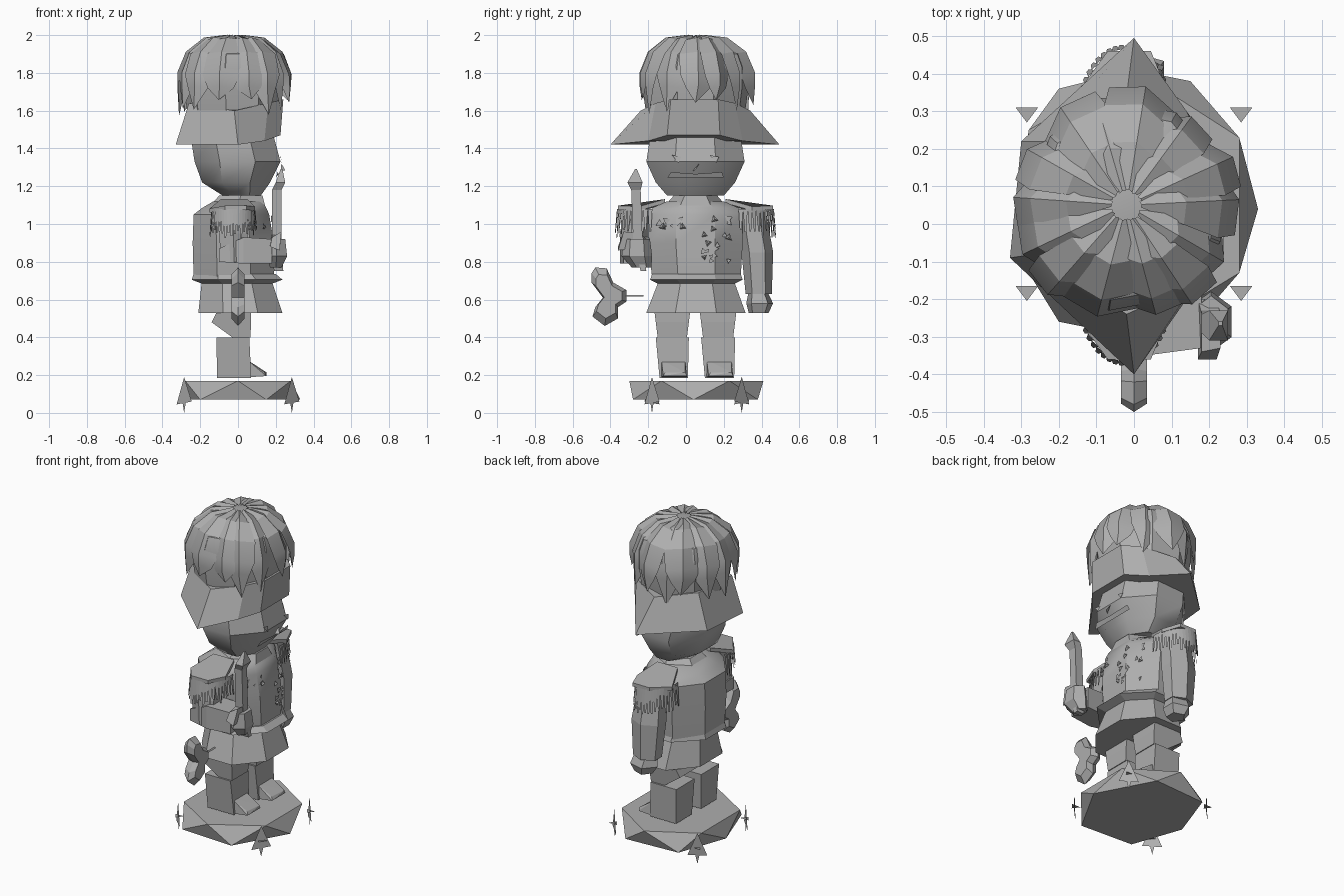
import bpy, bmesh, math, random
from mathutils import Vector

if "Cube" in bpy.data.objects:
    bpy.data.objects.remove(bpy.data.objects["Cube"])

random.seed(4)
CY = 0.05  # figure axis; the figure looks along +x
grey = bpy.data.materials.new("stone grey")
grey.diffuse_color = (0.42, 0.42, 0.42, 1)
grey.use_nodes = True
grey.node_tree.nodes["Principled BSDF"].inputs["Base Color"].default_value = grey.diffuse_color


def finish(name, bm, smooth=0, solid=True):
    if solid:
        bmesh.ops.recalc_face_normals(bm, faces=bm.faces)
    me = bpy.data.meshes.new(name)
    bm.to_mesh(me)
    bm.free()
    me.materials.append(grey)
    ob = bpy.data.objects.new(name, me)
    bpy.context.collection.objects.link(ob)
    if smooth:
        bpy.context.view_layer.objects.active = ob
        ob.select_set(True)
        bpy.ops.object.shade_smooth_by_angle(angle=math.radians(smooth))
        ob.select_set(False)
    return ob


def skin(name, rings, smooth=0):
    """Bridge equal-length point rings into a closed shell."""
    bm = bmesh.new()
    vs = [[bm.verts.new(p) for p in r] for r in rings]
    n = len(vs[0])
    for a, b in zip(vs, vs[1:]):
        for i in range(n):
            bm.faces.new((a[i], a[(i + 1) % n], b[(i + 1) % n], b[i]))
    bm.faces.new(vs[0][::-1])
    bm.faces.new(vs[-1])
    return finish(name, bm, smooth)


def loft(name, spans, n=8, smooth=0):
    """Spans are (z, x0, x1, y0, y1); flat sides face the axes."""
    rings = []
    k = 1 / math.cos(math.pi / n)
    for z, x0, x1, y0, y1 in spans:
        ring = []
        for i in range(n):
            a = 2 * math.pi * (i + 0.5) / n
            ring.append(((x0 + x1) / 2 + (x1 - x0) / 2 * k * math.cos(a),
                         (y0 + y1) / 2 + (y1 - y0) / 2 * k * math.sin(a), z))
        rings.append(ring)
    return skin(name, rings, smooth)


def hull(name, pts):
    bm = bmesh.new()
    for p in pts:
        bm.verts.new(p)
    bmesh.ops.convex_hull(bm, input=bm.verts)
    return finish(name, bm)


def sheet(bm, *pts):
    return bm.faces.new([bm.verts.new(p) for p in pts])


# pedestal: hexagon top over a turned hexagon bottom
low = [(.33, .04), (.15, .38), (-.2, .36), (-.31, .05), (-.2, -.26), (.15, -.28)]
high = [(.28, .23), (0, .41), (-.28, .25), (-.28, -.13), (0, -.3), (.28, -.13)]
hull("pedestal", [(x, y, .07) for x, y in low] + [(x, y, .17) for x, y in high])

# leaf ornaments around the pedestal
bm = bmesh.new()
for sx in (-1, 1):
    for y in (-.18, .295):
        c = Vector((sx * .285, y, 0))
        t = Vector((.04, -.04 * sx * (1 if y > CY else -1), 0))
        sheet(bm, c + t + Vector((0, 0, .06)), c - t + Vector((0, 0, .045)), c + Vector((0, 0, .19)))
        sheet(bm, c + t * .4 + Vector((0, 0, .1)), c - t * .4 + Vector((0, 0, .1)), c)
        sheet(bm, c + Vector((-.03, .015, .1)), c + Vector((.03, .015, .1)), c + Vector((0, -.025, .1)))
finish("leaf_ornaments", bm, solid=False)

# boots, toes, thighs
for side, y0, y1 in (("right", -.16, .015), ("left", .08, .26)):
    loft(side + "_boot", [(.185, -.11, .07, y0 + .02, y1 - .005), (.4, -.115, .06, y0, y1)], 4)
    hull(side + "_toe", [(.0, y0 + .02, .185), (.0, y1 - .01, .185), (.05, y1 - .02, .28), (.05, y0 + .03, .28),
                         (.15, y0 + .04, .195), (.15, y1 - .01, .195), (.15, y1 - .02, .215), (.14, y0 + .05, .215)])
    loft(side + "_thigh", [(.4, -.03, .065, y0 + .01, y1 - .01), (.48, -.14, .07, y0, y1),
                           (.56, -.1, .07, y0 - .01, y1 + .01)], 4)

# coat
loft("coat_skirt", [(.53, -.21, .235, -.21, .315), (.71, -.19, .175, -.14, .25)], 8)
loft("belt", [(.68, -.18, .17, -.14, .25), (.705, -.245, .235, -.19, .3),
              (.735, -.235, .2, -.18, .29)], 8)
loft("torso", [(.72, -.235, .19, -.18, .29), (.9, -.24, .19, -.2, .3),
               (1.05, -.235, .165, -.2, .3), (1.085, -.19, .15, -.18, .28), (1.12, -.13, .13, -.1, .2)], 8, 35)
loft("collar", [(1.07, -.17, .15, -.11, .21), (1.15, -.1, .13, -.05, .15)], 6)

# small badges and studs on the chest
bm = bmesh.new()
for i in range(26):
    right_half = i < 8
    y = random.uniform(-.15, 0) if right_half else random.uniform(.09, .24)
    z = random.uniform(.98, 1.04) if right_half else random.uniform(.78, 1.04)
    x = .19 - max(0, z - .9) * .17 - max(0, abs(y - CY) - .1) * .7
    a, r = random.uniform(0, 6.28), random.uniform(.012, .024)
    ps = [(x + .008, y + r * math.cos(a + j * 2.09), z + r * math.sin(a + j * 2.09)) for j in range(3)]
    if i % 3:
        sheet(bm, *ps)
    else:
        for j in range(3):
            sheet(bm, ps[j], ps[(j + 1) % 3], (x + .02, y, z))
finish("chest_badges", bm, solid=False)

# left arm hanging, with hand
loft("left_arm", [(.63, -.08, .07, .325, .445), (.85, -.1, .08, .305, .45),
                  (1.08, -.09, .06, .27, .41)], 6)
loft("left_hand", [(.53, -.03, .06, .34, .43), (.58, -.06, .08, .33, .45), (.65, -.06, .06, .34, .42)], 5)

# right arm bent forward, with fist
loft("right_upper_arm", [(.8, -.09, .05, -.34, -.21), (.95, -.1, .05, -.34, -.2),
                         (1.08, -.09, .05, -.31, -.17)], 6)
skin("right_forearm", [[(x, y0, z0), (x, y1, z0), (x, y1, z1), (x, y0, z1)]
                       for x, y0, y1, z0, z1 in ((-.1, -.33, -.2, .8, .87), (.03, -.35, -.2, .79, .93),
                                                 (.18, -.33, -.19, .79, .92))])
loft("right_fist", [(.77, .17, .23, -.28, -.19), (.83, .15, .26, -.33, -.19), (.92, .16, .25, -.32, -.2)], 6)

# upright sword: blade and guard
loft("sword_blade", [(.75, .19, .24, -.24, -.21), (.92, .18, .23, -.28, -.23), (1.18, .18, .23, -.29, -.24),
                     (1.22, .2, .25, -.31, -.23), (1.29, .225, .235, -.27, -.26)], 4)
skin("sword_guard", [[(.17, -.36, .88), (.22, -.36, .86), (.22, -.2, .88), (.17, -.2, .91)],
                     [(.18, -.34, .93), (.23, -.33, .96), (.23, -.24, .95), (.18, -.24, .95)]])

# epaulettes with hanging fringe
for side, s in (("right", -1), ("left", 1)):
    def Y(d):
        return CY + s * d
    skin(side + "_epaulette",
         [[(-.09, Y(.16), 1.11 + h), (.05, Y(.16), 1.11 + h), (.09, Y(.3), 1.07 + h), (.045, Y(.41), 1.075 + h),
           (-.07, Y(.41), 1.075 + h), (-.15, Y(.3), 1.06 + h)] for h in (0, .022)])
    bm = bmesh.new()
    for i in range(24):
        a = math.pi * i / 23
        p = Vector((-.025 + .115 * math.cos(a), Y(.24 + .175 * math.sin(a)), 1.08))
        w = Vector((-math.sin(a) * .012, s * math.cos(a) * .012, 0))
        out = Vector((math.cos(a) * .012, s * math.sin(a) * .012, -random.uniform(.11, .155)))
        sheet(bm, p - w, p + w, p + out + w * .4, p + out - w * .4)
    finish(side + "_fringe", bm, solid=False)

# curled horn hanging beside the figure
horn = [(-.5, .74), (-.48, .77), (-.42, .765), (-.385, .69), (-.315, .65), (-.315, .59), (-.36, .56),
        (-.36, .5), (-.43, .46), (-.495, .51), (-.48, .56), (-.44, .61), (-.5, .69)]
skin("horn", [[(x, -.41 + (y + .41) * k, .62 + (z - .62) * k) for y, z in horn]
              for x, k in ((-.035, .75), (0, 1), (.035, .75))])
skin("horn_strap", [[(-.005, y, .615), (.005, y, .615), (0, y, .625)] for y in (-.34, -.225)])

# head
loft("head", [(1.15, -.08, .12, -.1, .2), (1.22, -.19, .17, -.16, .26), (1.33, -.23, .225, -.21, .31),
              (1.46, -.25, .19, -.19, .29)], 8, 40)

# face plates: eyes, nose, moustache
bm = bmesh.new()
for y in (-.05, .15):
    sheet(bm, (.225, y - .025, 1.365), (.232, y + .01, 1.325), (.225, y + .025, 1.355))
sheet(bm, (.225, .035, 1.28), (.25, .05, 1.285), (.23, .07, 1.32))
sheet(bm, (.2, -.1, 1.245), (.2, .2, 1.245), (.21, .19, 1.275), (.215, .05, 1.265), (.21, -.08, 1.275))
finish("face_details", bm, solid=False)

# two-cornered brim, higher over the face
corners = [(0, .495, 1.42), (-.3, .22, 1.42), (-.33, -.09, 1.42), (0, -.4, 1.42),
           (.14, -.2, 1.44), (.225, -.1, 1.47), (.225, .18, 1.47), (.14, .3, 1.44)]
top = [(-.02, .34, 1.6), (-.24, .22, 1.64), (-.26, -.08, 1.64), (-.02, -.24, 1.6),
       (.16, -.16, 1.64), (.24, -.08, 1.66), (.24, .17, 1.66), (.16, .26, 1.64)]
skin("hat_brim", [corners, top])

# domed crown
dome = [(1.6, .235), (1.72, .25), (1.83, .25), (1.9, .225), (1.95, .15), (1.97, .06)]
loft("hat_crown", [(z, -.02 - r, -.02 + r, CY - r * 1.07, CY + r * 1.07) for z, r in dome], 9, 30)

# pointed plume tufts draped over the crown, each a ridged, tilted leaf
bm = bmesh.new()
path = [(1.99, .04, .008), (1.975, .16, .06), (1.9, .255, .1), (1.79, .3, .095), (1.72, .3, .065)]
for i in range(14):
    a = 2 * math.pi * i / 14 + random.uniform(-.08, .08)
    k, drop = random.uniform(.93, 1.04), random.uniform(1.56, 1.66)
    tilt, wide = random.choice((-1, 1)) * random.uniform(.1, .3), random.uniform(.75, 1.1)
    d, t = Vector((math.cos(a), math.sin(a) * 1.04, 0)), Vector((-math.sin(a), math.cos(a), 0))
    o = Vector((-.02, CY, 0))
    rows = []
    for z, r, w in path:
        rows.append([bm.verts.new(o + d * (r * k - abs(e) * w * .4 + e * tilt * w) + t * w * wide * e
                                  + Vector((0, 0, z + .012 * (1 - abs(e))))) for e in (-1, 0, 1)])
    tip = bm.verts.new(o + d * .29 * k + t * tilt * .06 + Vector((0, 0, drop)))
    for p, q in zip(rows, rows[1:]):
        for j in (0, 1):
            bm.faces.new((p[j], q[j], q[j + 1], p[j + 1]))
    for j in (0, 1):
        bm.faces.new((rows[-1][j], tip, rows[-1][j + 1]))
finish("plume_tufts", bm, 25, solid=False)
